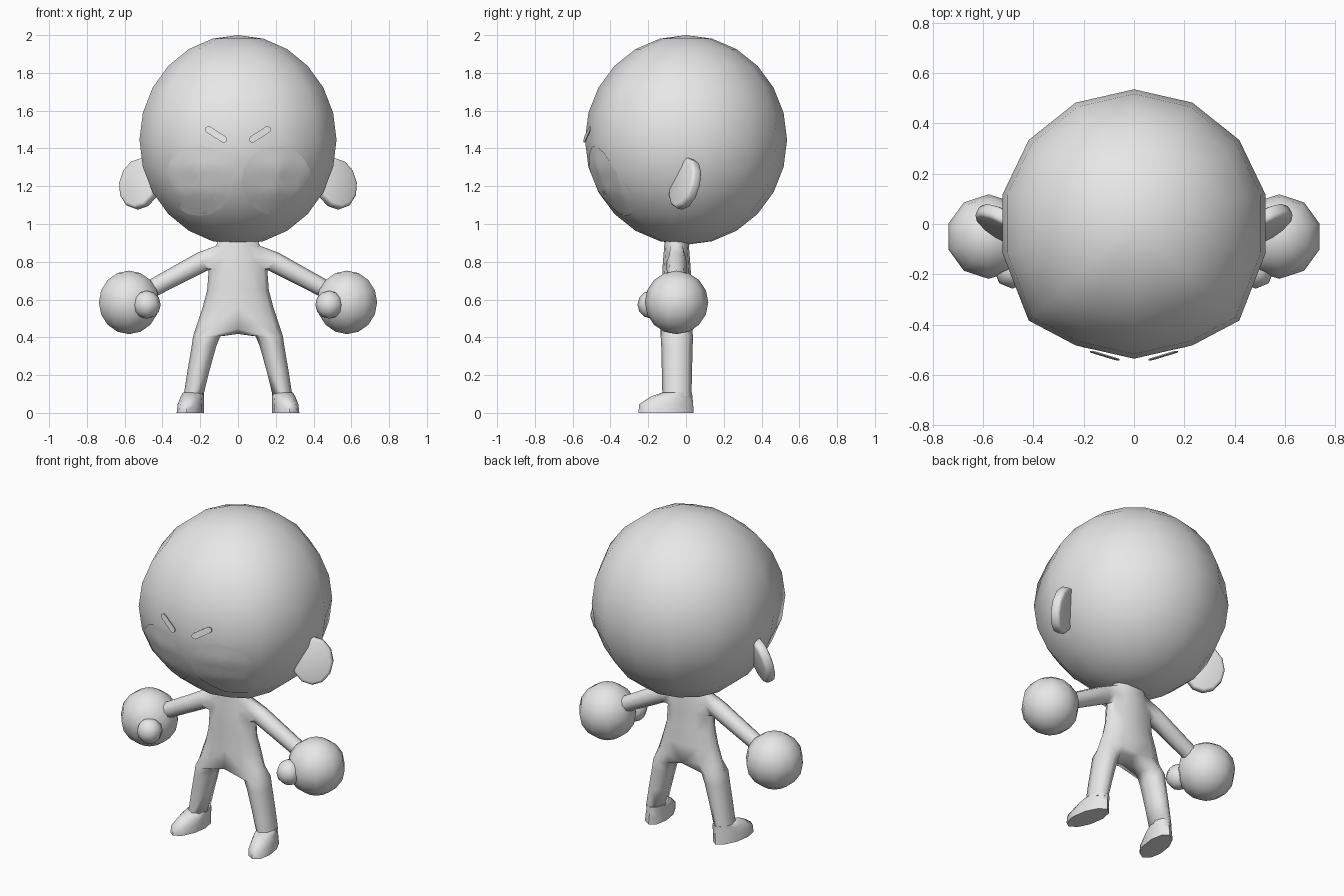
import bpy, bmesh, math
from mathutils import Matrix, Vector
from mathutils.bvhtree import BVHTree

if "Cube" in bpy.data.objects:
    bpy.data.objects.remove(bpy.data.objects["Cube"])

grey = bpy.data.materials.new("plain_grey")
grey.use_nodes = True
COLOUR = (0.8, 0.8, 0.8, 1)
grey.diffuse_color = COLOUR
grey.node_tree.nodes["Principled BSDF"].inputs["Base Color"].default_value = COLOUR


def finish(bm, name, angle=60, recalc=True):
    if recalc:
        bmesh.ops.recalc_face_normals(bm, faces=bm.faces[:])
    mesh = bpy.data.meshes.new(name)
    bm.to_mesh(mesh)
    bm.free()
    mesh.materials.append(grey)
    obj = bpy.data.objects.new(name, mesh)
    bpy.context.collection.objects.link(obj)
    bpy.ops.object.select_all(action="DESELECT")
    obj.select_set(True)
    bpy.context.view_layer.objects.active = obj
    bpy.ops.object.shade_smooth_by_angle(angle=math.radians(angle))
    return obj


def pair(build, name, **kw):
    """Build a part on the left side, then its mirror image on the right."""
    for side, sign in (("left", 1), ("right", -1)):
        bm = bmesh.new()
        build(bm)
        if sign < 0:
            for v in bm.verts:
                v.co.x *= -1
            bmesh.ops.reverse_faces(bm, faces=bm.faces[:])
        finish(bm, side + "_" + name, **kw)


def ball(bm, centre, scale, segments, rings):
    matrix = Matrix.Translation(centre) @ Matrix.Diagonal((*scale, 1))
    bmesh.ops.create_uvsphere(bm, u_segments=segments, v_segments=rings,
                              radius=1, matrix=matrix)


def bridge(bm, a, b):
    n = len(a)
    for i in range(n):
        bm.faces.new((a[i], a[(i + 1) % n], b[(i + 1) % n], b[i]))


# Head, with the cheeks slightly squared off at the front
head = bmesh.new()
ball(head, (0, 0, 1.445), (0.535, 0.535, 0.555), 14, 12)
for v in head.verts:
    azimuth = math.degrees(math.atan2(abs(v.co.x), -v.co.y))
    if 45 < azimuth < 58:
        v.co.y *= 1.15
head_tree = BVHTree.FromBMesh(head)
finish(head, "head")


# Large round eyes that follow the face
def eye(bm):
    def point(r, a):
        x, z = 0.205 + r * math.cos(a), 1.228 + r * math.sin(a)
        hit = head_tree.ray_cast(Vector((x, -2, z)), Vector((0, 1, 0)))[0]
        return bm.verts.new((x, hit.y - 0.005, z))
    n = 20
    rings = [[point(0.185 * k / 5, math.tau * i / n) for i in range(n)]
             for k in range(1, 6)]
    centre = point(0, 0)
    for i in range(n):
        bm.faces.new((centre, rings[0][i], rings[0][(i + 1) % n]))
    for a, b in zip(rings, rings[1:]):
        for i in range(n):
            bm.faces.new((a[i], b[i], b[(i + 1) % n], a[(i + 1) % n]))


pair(eye, "eye", recalc=False)


# Slanted eyebrow plates with rounded ends
def brow(bm):
    start, end = Vector((0.075, -0.533, 1.448)), Vector((0.157, -0.508, 1.5))
    along = (end - start).normalized()
    up = along.cross(Vector((0, 1, 0))).normalized() * -1
    outline = []
    for base, first in ((end, -90), (start, 90)):
        for k in range(5):
            a = math.radians(first + 45 * k)
            outline.append(bm.verts.new(
                base + (along * math.cos(a) + up * math.sin(a)) * 0.018))
    face = bm.faces.new(outline)
    ext = bmesh.ops.extrude_face_region(bm, geom=[face])["geom"]
    bmesh.ops.translate(bm, vec=(0, -0.005, 0),
                        verts=[g for g in ext if isinstance(g, bmesh.types.BMVert)])


pair(brow, "eyebrow", angle=30)


# Ears: thick bevelled discs swept back
def ear(bm):
    normal = Vector((-0.6, 1, -0.3)).normalized()
    out = Vector((1, 0.6, 0)).normalized()
    up = normal.cross(out)
    turn = Matrix((out, up, normal)).transposed().to_4x4()
    matrix = (Matrix.Translation((0.52, -0.005, 1.213)) @ turn
              @ Matrix.Diagonal((0.118, 0.138, 0.058, 1)))
    bmesh.ops.create_cone(bm, cap_ends=True, segments=12, radius1=1,
                          radius2=1, depth=1, matrix=matrix)
    rims = [e for e in bm.edges if any(len(f.verts) > 4 for f in e.link_faces)]
    bmesh.ops.bevel(bm, geom=rims, offset=0.016, segments=2,
                    profile=0.5, affect="EDGES")


pair(ear, "ear")

# Body: half of the torso, one arm and one leg, then mirrored
body = bmesh.new()
torso = []
for z, rx, ry, cy in ((0.97, 0.09, 0.06, -0.05), (0.885, 0.115, 0.065, -0.05),
                      (0.825, 0.14, 0.07, -0.05), (0.76, 0.155, 0.075, -0.05),
                      (0.65, 0.163, 0.078, -0.05), (0.56, 0.187, 0.085, -0.045),
                      (0.47, 0.217, 0.087, -0.048)):
    ring = []
    for j in range(7):
        a = math.radians(-90 + 30 * j)
        x = 0 if j in (0, 6) else rx * math.cos(a)
        ring.append(body.verts.new((x, cy + ry * math.sin(a), z)))
    torso.append(ring)
body.faces.new(torso[0])
for i, (a, b) in enumerate(zip(torso, torso[1:])):
    for j in range(6):
        if not (i in (1, 2) and j in (2, 3)):
            body.faces.new((a[j], a[j + 1], b[j + 1], b[j]))

# Arm grows from the shoulder opening
t, m, b = torso[1], torso[2], torso[3]
loop = [t[2], t[3], t[4], m[4], b[4], b[3], b[2], m[2]]
shoulder, wrist = Vector((0.19, -0.05, 0.8)), Vector((0.5, -0.05, 0.635))
direction = (wrist - shoulder).normalized()
arm_up = Vector((-direction.z, 0, direction.x))
for step, r in ((0, 0.054), (0.5, 0.05), (1, 0.046)):
    ring = []
    for k in range(8):
        a = math.radians(45 * (k - 1))
        offset = arm_up * math.cos(a) + Vector((0, 1, 0)) * math.sin(a)
        ring.append(body.verts.new(shoulder.lerp(wrist, step) + offset * r))
    bridge(body, loop, ring)
    loop = ring
body.faces.new(loop)

# Leg grows from the hip ring and a crotch point
hip = torso[-1]
hip[0].co.z = hip[6].co.z = 0.445
loop = hip + [body.verts.new((0, -0.048, 0.418))]
for z, cx, rx, ry in ((0.405, 0.166, 0.072, 0.086), (0.35, 0.181, 0.065, 0.083),
                      (0.22, 0.21, 0.058, 0.08), (0.09, 0.236, 0.052, 0.077)):
    ring = []
    for k in range(8):
        a = math.radians(45 * (k - 3))
        ring.append(body.verts.new((cx + rx * math.cos(a),
                                    -0.048 + ry * math.sin(a), z)))
    bridge(body, loop, ring)
    loop = ring
body.faces.new(loop)
bmesh.ops.mirror(body, geom=body.verts[:] + body.edges[:] + body.faces[:],
                 axis="X", merge_dist=0.001)
finish(body, "body", angle=80)


# Feet with flat soles and toes turned slightly out
def foot(bm):
    last = None
    for z, cx, cy, rx, ry in ((0.107, 0.236, -0.048, 0.054, 0.08),
                              (0.085, 0.238, -0.078, 0.06, 0.112),
                              (0.045, 0.242, -0.105, 0.066, 0.143),
                              (0, 0.244, -0.106, 0.069, 0.146)):
        ring = []
        for k in range(10):
            a = math.radians(36 * k - 90)
            y = cy + ry * math.sin(a)
            x = cx + rx * math.cos(a) - 0.15 * (y + 0.05)
            ring.append(bm.verts.new((x, y, z)))
        if last:
            bridge(bm, last, ring)
        else:
            bm.faces.new(ring)
        last = ring
    bm.faces.new(last)


pair(foot, "foot")

# Round hands and thumbs
pair(lambda bm: ball(bm, (0.577, -0.05, 0.585), (0.168,) * 3, 10, 8), "hand")
pair(lambda bm: ball(bm, (0.483, -0.183, 0.573), (0.074,) * 3, 8, 6), "thumb")
